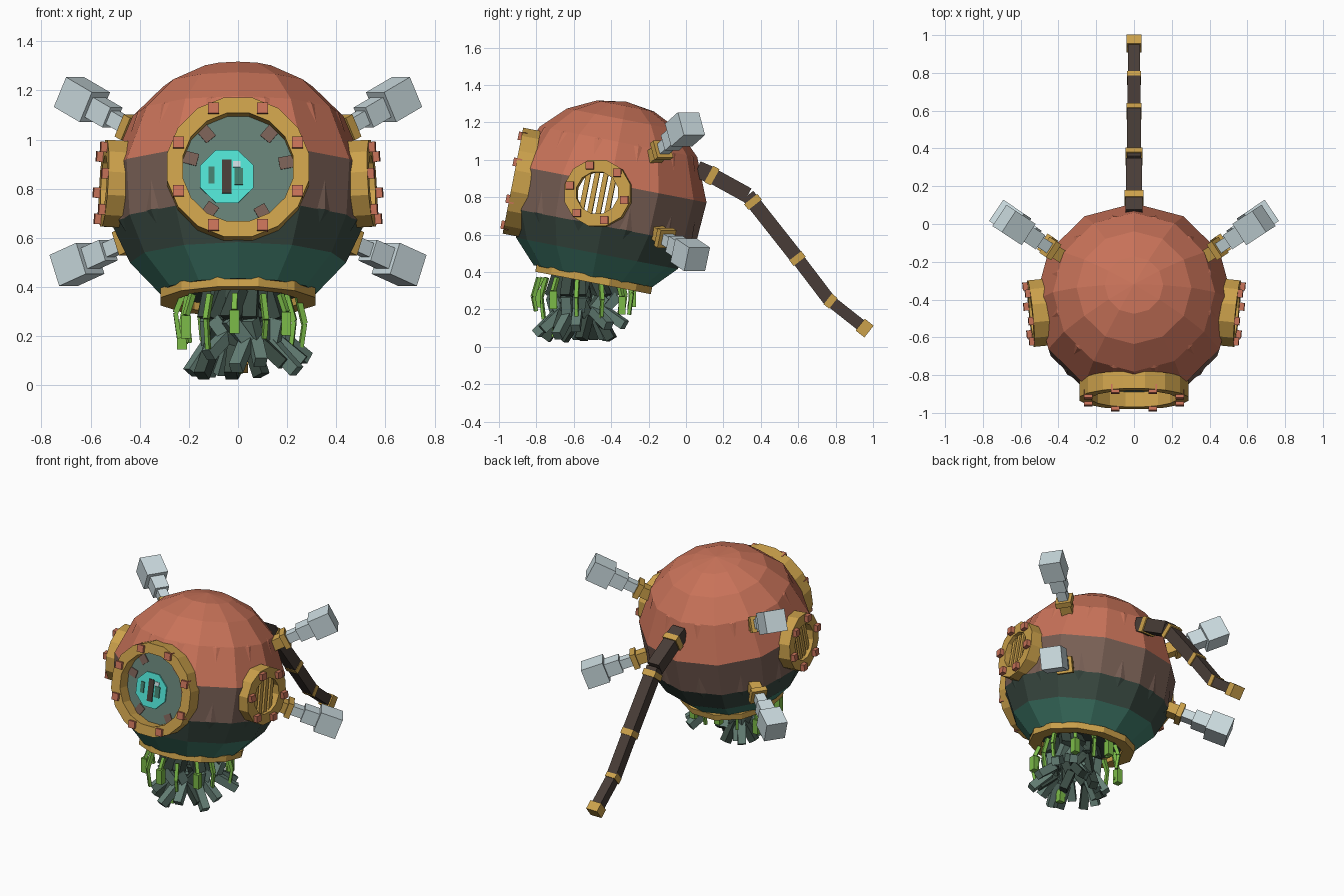
import bpy, bmesh, random
from math import sin, cos, pi, radians
from mathutils import Matrix, Vector

random.seed(4)
cube = bpy.data.objects.get("Cube")
if cube:
    bpy.data.objects.remove(cube, do_unlink=True)


def material(name, r, g, b):
    m = bpy.data.materials.new(name)
    m.use_nodes = True
    m.diffuse_color = (r, g, b, 1)
    m.node_tree.nodes["Principled BSDF"].inputs["Base Color"].default_value = (r, g, b, 1)
    return m


COPPER = material("copper", .58, .17, .1)
BROWN = material("tarnished brown", .19, .115, .09)
DARK = material("dark green", .043, .07, .056)
TEAL = material("verdigris teal", .055, .21, .155)
GOLD = material("brass", .6, .355, .07)
STEEL = material("pale steel", .6, .71, .74)
HOSE = material("hose brown", .065, .046, .038)
LIME = material("lime green", .2, .5, .065)
MOSS = material("grey green", .13, .215, .18)
CYAN = material("cyan", .08, .76, .65)

CENTRE = Vector((0, -.42, .79))
R = .53
BODY = Matrix.Translation(CENTRE) @ Matrix.Rotation(radians(-11), 4, 'X')
FRONT = BODY @ Matrix.Rotation(pi / 2, 4, 'X')     # z outward, y up
FLIP = Matrix.Diagonal((-1, 1, 1, 1))


def emit(name, bm, *mats):
    bmesh.ops.recalc_face_normals(bm, faces=bm.faces)
    me = bpy.data.meshes.new(name)
    bm.to_mesh(me)
    bm.free()
    for m in mats:
        me.materials.append(m)
    ob = bpy.data.objects.new(name, me)
    bpy.context.collection.objects.link(ob)
    return ob


def emit_pair(name, bm, mat):
    """Left part plus its mirror image on the right."""
    other = bm.copy()
    other.transform(FLIP)
    emit("left_" + name, bm, mat)
    emit("right_" + name, other, mat)


def box(bm, frame, pos, size):
    m = frame @ Matrix.Translation(pos) @ Matrix.Diagonal((*size, 1))
    bmesh.ops.create_cube(bm, size=1, matrix=m)


def aim(a, d):
    return Matrix.Translation(a) @ d.to_track_quat('Z', 'Y').to_matrix().to_4x4()


def beam(bm, a, b, w):
    a, b = Vector(a), Vector(b)
    box(bm, aim((a + b) / 2, b - a), (0, 0, 0), (w, w, (b - a).length))


def ring(bm, frame, r0, r1, z0, z1, n):
    """Faceted band with a rectangular section."""
    loops = []
    for i in range(n):
        t = 2 * pi * (i + .5) / n
        loops.append([bm.verts.new(frame @ Vector((r * cos(t), r * sin(t), z)))
                      for r, z in ((r0, z0), (r1, z0), (r1, z1), (r0, z1))])
    for i in range(n):
        p, q = loops[i], loops[(i + 1) % n]
        for k in range(4):
            bm.faces.new((p[k], q[k], q[(k + 1) % 4], p[(k + 1) % 4]))


def disc(bm, frame, pos, r, depth, n):
    m = frame @ Matrix.Translation(pos) @ Matrix.Rotation(pi / n, 4, 'Z')
    bmesh.ops.create_cone(bm, cap_ends=True, segments=n, radius1=r, radius2=r,
                          depth=depth, matrix=m)


def bolts(bm, frame, r, z, n, start, size):
    for i in range(n):
        t = start + 2 * pi * i / n
        box(bm, frame, (r * cos(t), r * sin(t), z), (size, size, size))


# Cutters for the window pocket and the tunnel between the side grilles
bm = bmesh.new()
disc(bm, FRONT, (0, 0, .55), .24, .3, 16)
window_cut = emit("window_cutter", bm)
bm = bmesh.new()
disc(bm, Matrix.Translation((0, -.47, .82)) @ Matrix.Rotation(pi / 2, 4, 'Y'),
     (0, 0, 0), .13, 2, 16)
tunnel_cut = emit("tunnel_cutter", bm)
cutters = (window_cut, tunnel_cut)


# Round body: stacked rings coloured by band, plus a turned copy that pokes out as creases
def shell(name, turn, even, odd):
    bm = bmesh.new()
    loops = []
    for i, lat in enumerate((73, 55, 36, 9, -16, -34, -53)):
        r, a = R * (odd if i % 2 else even), radians(lat)
        loops.append([bm.verts.new((r * cos(a) * cos(k * pi / 6), r * cos(a) * sin(k * pi / 6),
                                    r * sin(a))) for k in range(12)])
    pole = bm.verts.new((0, 0, R * even))
    for k in range(12):
        j = (k + 1) % 12
        bm.faces.new((pole, loops[0][k], loops[0][j])).material_index = 1
        for i in range(6):
            f = bm.faces.new((loops[i][k], loops[i + 1][k], loops[i + 1][j], loops[i][j]))
            f.material_index = (1, 1, 1, 0, 2, 3)[i]
    bm.faces.new(loops[-1]).material_index = 2
    bm.transform(BODY @ Matrix.Rotation(turn, 4, 'Z'))
    ob = emit(name, bm, BROWN, COPPER, DARK, TEAL)
    for c in cutters:
        mod = ob.modifiers.new("cut", 'BOOLEAN')
        mod.operation, mod.solver, mod.object = 'DIFFERENCE', 'EXACT', c
    graph = bpy.context.evaluated_depsgraph_get()
    cut = bpy.data.meshes.new_from_object(ob.evaluated_get(graph))
    ob.modifiers.clear()
    ob.data = cut


shell("body_shell", 0, 1, 1)
shell("body_creases", pi / 12, .985, .95)
for c in cutters:
    bpy.data.objects.remove(c, do_unlink=True)

# Front window
bm = bmesh.new()
ring(bm, FRONT, .229, .294, .42, .515, 16)
emit("window_ring", bm, GOLD)
bm = bmesh.new()
bolts(bm, FRONT, .262, .51, 8, pi / 8, .045)
emit("window_bolts", bm, COPPER)
bm = bmesh.new()
disc(bm, FRONT, (0, 0, .43), .238, .008, 16)
emit("window_pane", bm, MOSS)
bm = bmesh.new()
for a in (50, 130, 165, 300, 10, 235):
    m = FRONT @ Matrix.Rotation(radians(a), 4, 'Z')
    box(bm, m, (.2, 0, .437), (.06, .05, .006))
emit("window_patches", bm, BROWN)

# Eye behind the window
bm = bmesh.new()
disc(bm, FRONT, (-.045, -.025, .438), .118, .009, 8)
emit("eye", bm, CYAN)
for name, x, y, w, h, mat in (("eye_pupil", -.046, -.025, .038, .14, HOSE),
                              ("eye_fleck_right", -.108, -.02, .025, .07, TEAL),
                              ("eye_fleck_left", .003, -.025, .035, .07, TEAL),
                              ("eye_glint", -.005, .025, .03, .025, STEEL)):
    bm = bmesh.new()
    box(bm, FRONT, (x, y, .445), (w, h, .006))
    emit(name, bm, mat)

# Side grilles
SIDE = aim(CENTRE, Vector((1, -.1, .06)))
bm = bmesh.new()
ring(bm, SIDE, .115, .183, .46, .55, 12)
lean = SIDE @ Matrix.Rotation(radians(-11), 4, 'Z')
for x in (-.069, -.023, .023, .069):
    box(bm, lean, (x, 0, .515), (.026, .23, .025))
emit_pair("grille", bm, GOLD)
bm = bmesh.new()
bolts(bm, SIDE, .152, .555, 6, pi / 4, .042)
emit_pair("grille_bolts", bm, COPPER)

# Four stubby arms that widen outward
for level, d in (("upper", Vector((.75, .49, .44))), ("lower", Vector((.77, .52, -.35)))):
    m = aim(CENTRE, d)
    bm = bmesh.new()
    box(bm, m, (0, 0, .59), (.1, .1, .035))
    box(bm, m, (0, 0, .545), (.07, .07, .08))
    emit_pair(level + "_arm_socket", bm, GOLD)
    bm = bmesh.new()
    for z, w, length in ((.64, .06, .1), (.73, .09, .1), (.845, .135, .14)):
        box(bm, m, (0, 0, z), (w, w, length))
    emit_pair(level + "_arm", bm, STEEL)

# Jointed hose at the back, with brass couplings
path = [Vector((0, y, z)) for y, z in
        ((.06, .95), (.13, .92), (.33, .81), (.59, .48), (.765, .25), (.955, .1))]
hose, couplings = bmesh.new(), bmesh.new()
for i, (a, b) in enumerate(zip(path, path[1:])):
    d = (b - a).normalized()
    beam(hose, a, b, .09 - .007 * i)
    if 0 < i < 5:
        s = a + d * (.045 if i == 2 else .01)
        beam(couplings, s - d * .019, s + d * .019, .108 - .009 * i)
beam(couplings, path[-1] - d * .03, path[-1] + d * .03, .08)
emit("hose", hose, HOSE)
emit("hose_couplings", couplings, GOLD)

# Brass collar under the body
bm = bmesh.new()
ring(bm, BODY @ Matrix.Translation((0, .01, 0)), .25, .326, -.455, -.415, 12)
emit("bottom_collar", bm, GOLD)

# Hanging roots: chunky bent segments, darker near the hub
roots, dark_roots = bmesh.new(), bmesh.new()
for i in range(19):
    t = i * 2.4
    out = Vector((cos(t), sin(t), 0))
    side = Vector((-out.y, out.x, 0)) * random.uniform(-.06, .06)
    reach = .09 + .2 * ((i * 7) % 19) / 18
    low = random.uniform(.03, .13)
    p = Vector((0, -.54, 0))
    pts = [p + out * r + side * s + Vector((0, 0, z)) for r, s, z in
           ((reach * .55, 0, .39), (reach * .7, 1, .27),
            (reach * .62, -.4, .14 + low * .5), (reach * 1.05, .6, low))]
    for k in range(3):
        beam(dark_roots if i % 3 == 0 or k == 0 else roots, pts[k], pts[k + 1], .058 - .004 * k)
emit("roots", roots, MOSS)
emit("dark_roots", dark_roots, DARK)

# Bent weed strands with leaf blocks
bm = bmesh.new()
for i in range(13):
    t = i * 2 * pi / 13 + .3
    r = random.uniform(.2, .26)
    out = Vector((cos(t), sin(t) * 1.1, 0))
    top = Vector((0, -.54, .37)) + out * r
    mid = top + out * .03 - Vector((0, 0, random.uniform(.06, .13)))
    end = mid - out * .015 - Vector((0, 0, random.uniform(.06, .13)))
    beam(bm, top, mid, .022)
    beam(bm, mid, end, .018)
    if i % 2:
        beam(bm, mid, mid - Vector((0, 0, .095)), .04)
beam(bm, (0, -.7, .05), (0, -.69, .13), .04)
emit("weed_strands", bm, LIME)
